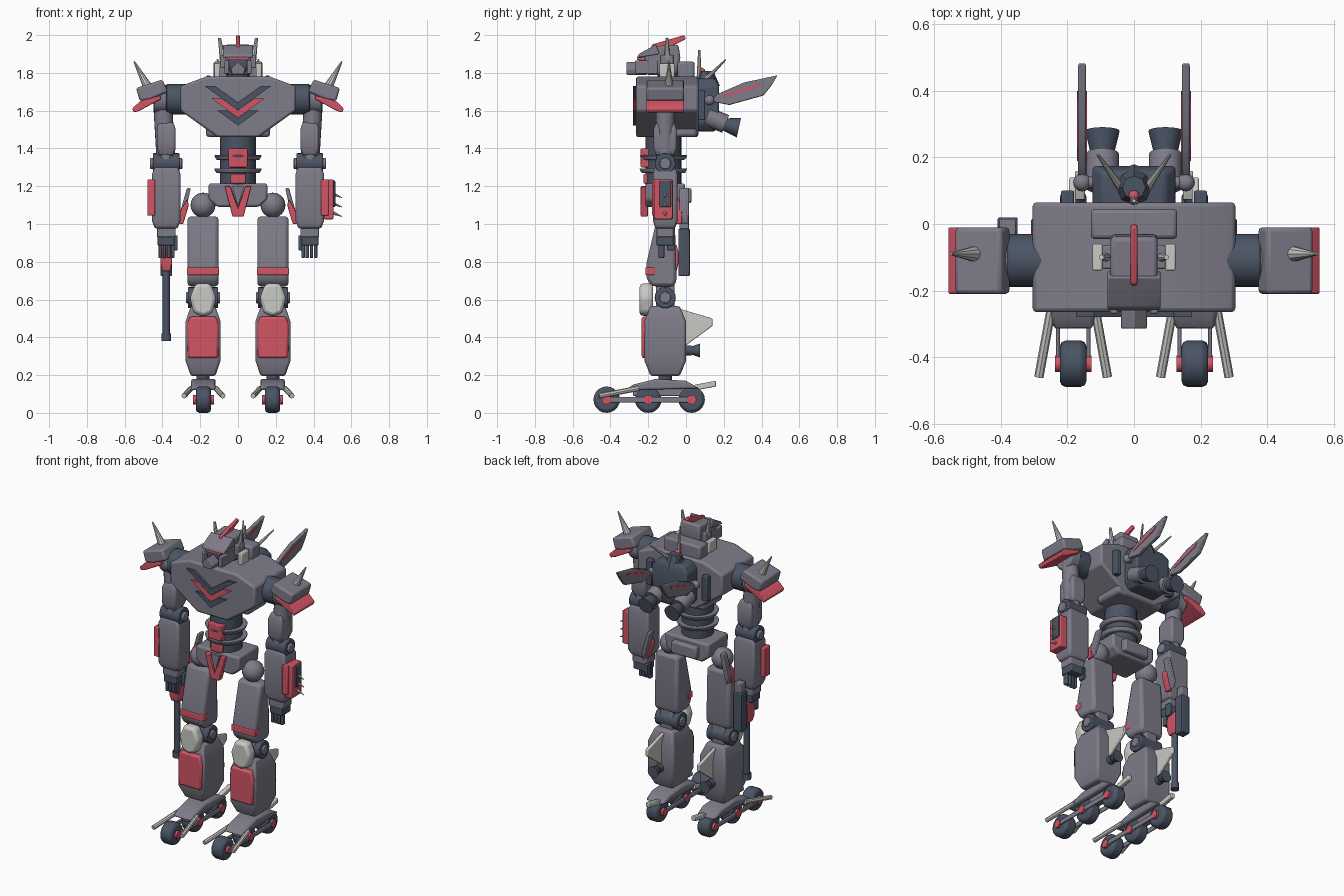
import bpy, bmesh, math
from mathutils import Vector, Matrix

if "Cube" in bpy.data.objects:
    bpy.data.objects.remove(bpy.data.objects["Cube"])


def material(name, rgb):
    m = bpy.data.materials.new(name)
    m.use_nodes = True
    m.diffuse_color = (*rgb, 1)
    m.node_tree.nodes["Principled BSDF"].inputs["Base Color"].default_value = (*rgb, 1)
    return m


GRAY = material("armour gray", (.21, .2, .25))
DARK = material("slate blue", (.07, .09, .13))
RED = material("coral red", (.65, .09, .13))
PALE = material("pale silver", (.58, .58, .55))

# Bevel widths
CRISP, SOFT, ROUND = .005, .012, .018

# Joints that the parts are placed from
HEAD = Vector((0, -.14, 1.86))
CHEST = Vector((0, -.1, 1.6))
PACK = Vector((0, .11, 1.63))
WAIST = Vector((0, -.12, 1.3))
PELVIS = Vector((0, -.11, 1.15))
SHOULDER = Vector((.4, -.11, 1.66))
ELBOW = Vector((.38, -.11, 1.32))
WRIST = Vector((.38, -.11, .98))
RIFLE = Vector((-.38, -.08, .8))
HIP = Vector((.185, -.11, 1.1))
KNEE = Vector((.185, -.11, .61))
ANKLE = Vector((.185, -.11, .2))
FOOT = Vector((.183, -.2, .07))


def near(joint, x=0, y=0, z=0):
    return joint + Vector((x, y, z))


def finish(name, bm, mat, bevel, pair):
    """Turn a bmesh into an object, with optional bevel and left-right mirror."""
    bmesh.ops.recalc_face_normals(bm, faces=bm.faces)
    mesh = bpy.data.meshes.new(name)
    bm.to_mesh(mesh)
    bm.free()
    mesh.materials.append(mat)
    ob = bpy.data.objects.new(name, mesh)
    bpy.context.collection.objects.link(ob)
    if bevel:
        mod = ob.modifiers.new("Bevel", "BEVEL")
        mod.width, mod.segments, mod.limit_method = bevel, 2, "ANGLE"
    if pair:
        ob.modifiers.new("Mirror", "MIRROR")
    bpy.context.view_layer.objects.active = ob
    ob.select_set(True)
    bpy.ops.object.shade_smooth_by_angle(angle=math.radians(35))
    ob.select_set(False)


def limb(name, mat, at, size, cut=.04, shrink=.75, bevel=SOFT, pair=False):
    """Box whose two ends narrow to 'shrink' over the height 'cut'."""
    bm = bmesh.new()
    w, d, h = (s / 2 for s in size)
    rings = []
    for z, k in ((-h, shrink), (cut - h, 1), (h - cut, 1), (h, shrink)):
        rings.append([bm.verts.new(near(at, x * w * k, y * d * k, z))
                      for x, y in ((-1, -1), (1, -1), (1, 1), (-1, 1))])
    for low, high in zip(rings, rings[1:]):
        for i in range(4):
            bm.faces.new((low[i - 1], low[i], high[i], high[i - 1]))
    bm.faces.new(rings[0])
    bm.faces.new(rings[-1])
    finish(name, bm, mat, bevel, pair)


def block(name, mat, at, size, bevel=CRISP, pair=False):
    bm = bmesh.new()
    place = Matrix.Translation(at) @ Matrix.Diagonal((*size, 1))
    bmesh.ops.create_cube(bm, size=1, matrix=place)
    finish(name, bm, mat, bevel, pair)


def prism(name, mat, at, outline, axis, thick, bevel=CRISP, pair=False):
    """Outline around a joint, in x-z (axis y) or y-z (axis x), made solid."""
    bm = bmesh.new()
    sides = []
    for t in (-thick / 2, thick / 2):
        spots = [(u, t, v) if axis == "y" else (t, u, v) for u, v in outline]
        sides.append([bm.verts.new(near(at, *s)) for s in spots])
    front, back = sides
    bm.faces.new(front)
    bm.faces.new(back)
    for i in range(len(outline)):
        bm.faces.new((front[i - 1], front[i], back[i], back[i - 1]))
    finish(name, bm, mat, bevel, pair)


def tube(name, mat, start, end, radius, tip=None, segments=20, bevel=0, pair=False):
    """Cylinder, or a cone when a tip radius is given."""
    along = end - start
    turn = along.to_track_quat("Z", "Y").to_matrix().to_4x4()
    bm = bmesh.new()
    bmesh.ops.create_cone(bm, cap_ends=True, segments=segments, radius1=radius,
                          radius2=tip or radius, depth=along.length,
                          matrix=Matrix.Translation((start + end) / 2) @ turn)
    finish(name, bm, mat, bevel, pair)


def across(name, mat, at, width, radius, bevel=CRISP):
    """Mirrored pair of cylinders lying left to right."""
    tube(name, mat, near(at, x=-width / 2), near(at, x=width / 2), radius,
         bevel=bevel, pair=True)


def ball(name, mat, at, radius, pair=False):
    bm = bmesh.new()
    bmesh.ops.create_uvsphere(bm, u_segments=20, v_segments=12, radius=radius,
                              matrix=Matrix.Translation(at))
    finish(name, bm, mat, 0, pair)


def sym(half):
    """Complete the left half of an outline with its mirror image."""
    return half + [(-x, z) for x, z in reversed(half) if x]


# Torso with three chest chevrons
prism("torso", GRAY, CHEST, sym([(.11, -.14), (.305, 0), (.305, .13), (.17, .18)]),
      "y", .33, SOFT)
block("lower_back", GRAY, near(CHEST, y=.06, z=-.09), (.34, .2, .1), ROUND)
for i, mat in enumerate((DARK, RED, DARK)):
    w, top = .175 - .033 * i, .13 - .065 * i
    tip = top - .72 * w
    prism("chest_chevron", mat, near(CHEST, y=-.17),
          sym([(0, tip), (w, top), (w - .055, top), (0, tip + .04)]), "y", .02, 0)

# Backpack, thrusters and wings
limb("backpack", DARK, near(PACK, y=-.01), (.25, .15, .28))
tube("backpack_dome", DARK, near(PACK, z=.1), near(PACK, z=.18), .07, tip=.035, segments=8)
ball("dome_gem", RED, near(PACK, y=-.025, z=.18), .016)
tube("dome_fin", PALE, near(PACK, y=-.04, z=.14), near(PACK, y=-.04, z=.29), .014,
     tip=.006, segments=8)
tube("back_spikes", PALE, near(PACK, x=.04, z=.14), near(PACK, x=.11, y=.1, z=.24), .013,
     tip=.004, segments=8, pair=True)
block("back_side_blocks", DARK, near(PACK, x=.2, y=-.03), (.04, .04, .16), pair=True)
NOZZLE = near(PACK, x=.095, y=.1, z=-.1)
tube("thruster_bodies", GRAY, near(NOZZLE, y=-.1, z=.04), NOZZLE, .05, pair=True)
tube("thruster_nozzles", DARK, near(NOZZLE, y=-.02), near(NOZZLE, y=.07, z=-.02), .03,
     tip=.052, pair=True)
WING = near(PACK, x=.156)
ball("wing_mounts", GRAY, near(WING, y=.015, z=.025), .027, pair=True)
across("wing_arms", GRAY, near(WING, x=-.03, y=.015, z=.025), .06, .018)
prism("back_wings", GRAY, WING, [(.02, .02), (.06, .06), (.2, .12), (.375, .157), (.34, .1),
                                 (.3, .05), (.12, 0)], "x", .024, pair=True)
prism("wing_stripes", RED, WING, [(.08, .05), (.29, .12), (.28, .1), (.09, .04)],
      "x", .03, 0, pair=True)

# Head
tube("neck", DARK, near(HEAD, y=.05, z=-.12), near(HEAD, y=.05), .06)
block("collar_guard", GRAY, near(HEAD, y=.14, z=-.05), (.26, .09, .1), SOFT)
prism("helmet", GRAY, HEAD, [(-.07, -.07), (-.08, .04), (-.04, .08), (.1, .09), (.11, .02),
                             (.09, -.07)], "x", .14, SOFT)
prism("helmet_brim", GRAY, HEAD, [(-.12, .02), (-.11, .04), (-.02, .09), (0, .04)], "x", .16)
limb("face", DARK, near(HEAD, y=-.07, z=-.01), (.11, .08, .1))
prism("mouth_guard", GRAY, near(HEAD, y=-.12), sym([(.03, -.07), (.04, -.04), (0, 0)]),
      "y", .11)
block("cheek_guards", GRAY, near(HEAD, x=.06, y=-.07, z=-.03), (.025, .12, .07), pair=True)
block("visor", RED, near(HEAD, y=-.1, z=.015), (.11, .04, .015), 0)
prism("crest", RED, HEAD, [(-.05, .06), (-.04, .09), (.13, .14), (.14, .12), (.06, .08)],
      "x", .02)
EAR = near(HEAD, x=.08, y=.04)
block("ear_pods", GRAY, EAR, (.03, .07, .07), pair=True)
block("ear_panels", PALE, near(EAR, x=.03, z=-.05), (.03, .08, .08), pair=True)
tube("ear_horns", PALE, EAR, near(EAR, x=.018, z=.125), .016, tip=.008, segments=8, pair=True)

# Shoulders
across("shoulder_axles", DARK, near(SHOULDER, x=-.08), .12, .08)
across("shoulder_joints", GRAY, SHOULDER, .09, .075, SOFT)
prism("shoulder_pads", GRAY, SHOULDER, [(-.03, .04), (0, .105), (.14, .06), (.12, -.01), (.06, 0)],
      "y", .2, SOFT, pair=True)
prism("shoulder_plates", RED, SHOULDER, [(.01, .02), (.12, -.01), (.16, -.05), (.15, -.07),
                                         (.12, -.06), (.01, 0)], "y", .2, pair=True)
tube("shoulder_horns", PALE, near(SHOULDER, x=.08, y=.02, z=.07),
     near(SHOULDER, x=.15, y=.02, z=.2), .024, tip=.004, segments=10, pair=True)

# Arms
tube("arm_sockets", GRAY, ELBOW, SHOULDER, .05, pair=True)
limb("upper_arms", GRAY, near(ELBOW, z=.13), (.1, .125, .18), pair=True)
across("elbows", DARK, ELBOW, .14, .055)
across("elbow_caps", GRAY, ELBOW, .17, .03)
limb("forearms", GRAY, near(WRIST, z=.16), (.15, .13, .33), shrink=.8, pair=True)
block("forearm_plates", RED, near(WRIST, x=.08, y=-.04, z=.16), (.04, .06, .19), pair=True)
prism("wrist_blades", GRAY, near(WRIST, x=-.1, y=.1), [(.02, .02), (-.01, .12), (-.03, .21),
      (-.01, .21), (.03, .07)], "y", .05, pair=True)
prism("wrist_blade_guards", RED, near(WRIST, x=-.1, y=.07), [(.03, .02), (.01, .02),
      (-.02, .12), (-.01, .15), (.03, .08)], "y", .04, pair=True)

# Left forearm launcher with spikes
LAUNCHER = near(WRIST, x=.12, z=.18)
block("launcher_plate", RED, near(LAUNCHER, x=-.02, y=-.01, z=-.03), (.05, .1, .21))
block("launcher_pod", DARK, LAUNCHER, (.03, .06, .14))
for i in range(3):
    root = near(LAUNCHER, z=-.05 * i)
    tube("launcher_spike", PALE, root, near(root, x=.05, z=-.02), .01, tip=.002, segments=8)

# Hands
block("palms", GRAY, near(WRIST, z=-.02), (.1, .09, .06), pair=True)
block("knuckles", DARK, near(WRIST, z=-.07), (.09, .09, .05), pair=True)
for i in range(4):
    block("fingers", DARK, near(WRIST, x=.022 * i - .035, y=-.02, z=-.12), (.018, .03, .08),
          pair=True)
block("thumbs", DARK, near(WRIST, x=-.05, y=.03, z=-.08), (.02, .04, .08), pair=True)

# Rifle held in the right hand
block("rifle_body", DARK, near(RIFLE, y=.07, z=.05), (.06, .06, .25))
block("rifle_stock", GRAY, near(RIFLE, y=.07, z=.2), (.05, .05, .07))
limb("rifle_grip", RED, near(RIFLE, z=.02), (.06, .08, .14), bevel=CRISP)
tube("rifle_barrel", DARK, near(RIFLE, z=-.42), RIFLE, .02)
tube("rifle_muzzle", DARK, near(RIFLE, z=-.42), near(RIFLE, z=-.38), .026)

# Waist and pelvis
tube("waist", DARK, near(WAIST, z=-.1), near(WAIST, z=.18), .095)
for z in (-.03, .04):
    tube("waist_ring", GRAY, near(WAIST, z=z), near(WAIST, z=z + .024), .115, tip=.127,
         segments=32, bevel=CRISP)
block("waist_panel", RED, near(WAIST, y=-.08, z=.05), (.1, .08, .1))
block("lower_waist_panel", RED, near(WAIST, y=-.07, z=-.06), (.08, .07, .05))
prism("pelvis", GRAY, PELVIS, sym([(.11, -.06), (.155, -.02), (.155, .065)]), "y", .21, SOFT)
block("pelvis_back_plate", GRAY, near(PELVIS, y=.11), (.18, .06, .08), SOFT)
prism("pelvis_emblem", RED, near(PELVIS, y=-.11), sym([(.03, -.11), (.07, .05), (.04, .05),
                                                       (0, -.06)]), "y", .04)
prism("pelvis_wedge", GRAY, near(PELVIS, y=-.11), sym([(0, -.06), (.03, .05)]), "y", .03, 0)

# Legs
ball("hips", GRAY, HIP, .066, pair=True)
prism("thighs", GRAY, KNEE, [(-.07, .06), (-.1, .1), (-.1, .18), (-.06, .35), (-.04, .43),
                             (.05, .43), (.06, .1), (.05, .06)], "x", .165, ROUND, pair=True)
block("thigh_stripes", RED, near(KNEE, y=-.08, z=.14), (.17, .05, .04), pair=True)
block("knee_supports", GRAY, KNEE, (.09, .1, .17), SOFT, pair=True)
across("knees", DARK, KNEE, .16, .056)
across("knee_bolts", GRAY, KNEE, .18, .03)
prism("kneecaps", PALE, near(KNEE, y=-.1), sym([(.04, .075), (.07, 0), (.05, -.08), (0, -.1)]),
      "y", .07, ROUND, pair=True)
limb("shins", GRAY, near(ANKLE, z=.18), (.185, .22, .37), cut=.08, shrink=.7, pair=True)
prism("shin_panels", RED, near(ANKLE, y=-.1, z=.2), sym([(.08, -.11), (.085, .06), (.07, .11)]),
      "y", .05, SOFT, pair=True)
prism("calf_fins", PALE, near(ANKLE, y=.1, z=.2), [(-.02, .15), (.15, .1), (.15, .06), (0, -.05)],
      "x", .02, pair=True)
CALF = near(ANKLE, y=.14, z=.13)
tube("calf_thruster_mounts", DARK, near(CALF, y=-.08), CALF, .026, pair=True)
tube("calf_thrusters", DARK, CALF, near(CALF, y=.045), .022, tip=.037, pair=True)

# Skate feet on three wheels each
tube("ankles", DARK, near(ANKLE, z=-.06), near(ANKLE, z=.02), .035, pair=True)
prism("feet", GRAY, FOOT, [(-.12, .05), (-.08, .08), (.04, .11), (.2, .1), (.27, .06)],
      "x", .13, SOFT, pair=True)
block("rail_links", GRAY, near(FOOT, y=.07, z=.04), (.06, .3, .04), pair=True)
for y in (-.22, 0, .23):
    across("wheels", DARK, near(FOOT, y=y), .08, .07, ROUND)
    across("wheel_hubs", RED, near(FOOT, y=y), .11, .025, 0)
for side in (-1, 1):
    block("skate_rails", GRAY, near(FOOT, x=.046 * side), (.012, .46, .03), pair=True)
    tube("toe_blades", PALE, near(FOOT, x=.065 * side, y=-.05, z=.06),
         near(FOOT, x=.103 * side, y=-.26, z=.02), .014, segments=8, pair=True)
prism("heel_blades", PALE, near(FOOT, x=-.02, y=.2), [(0, .04), (.05, .08), (.16, .1), (.16, .07)],
      "x", .03, pair=True)
